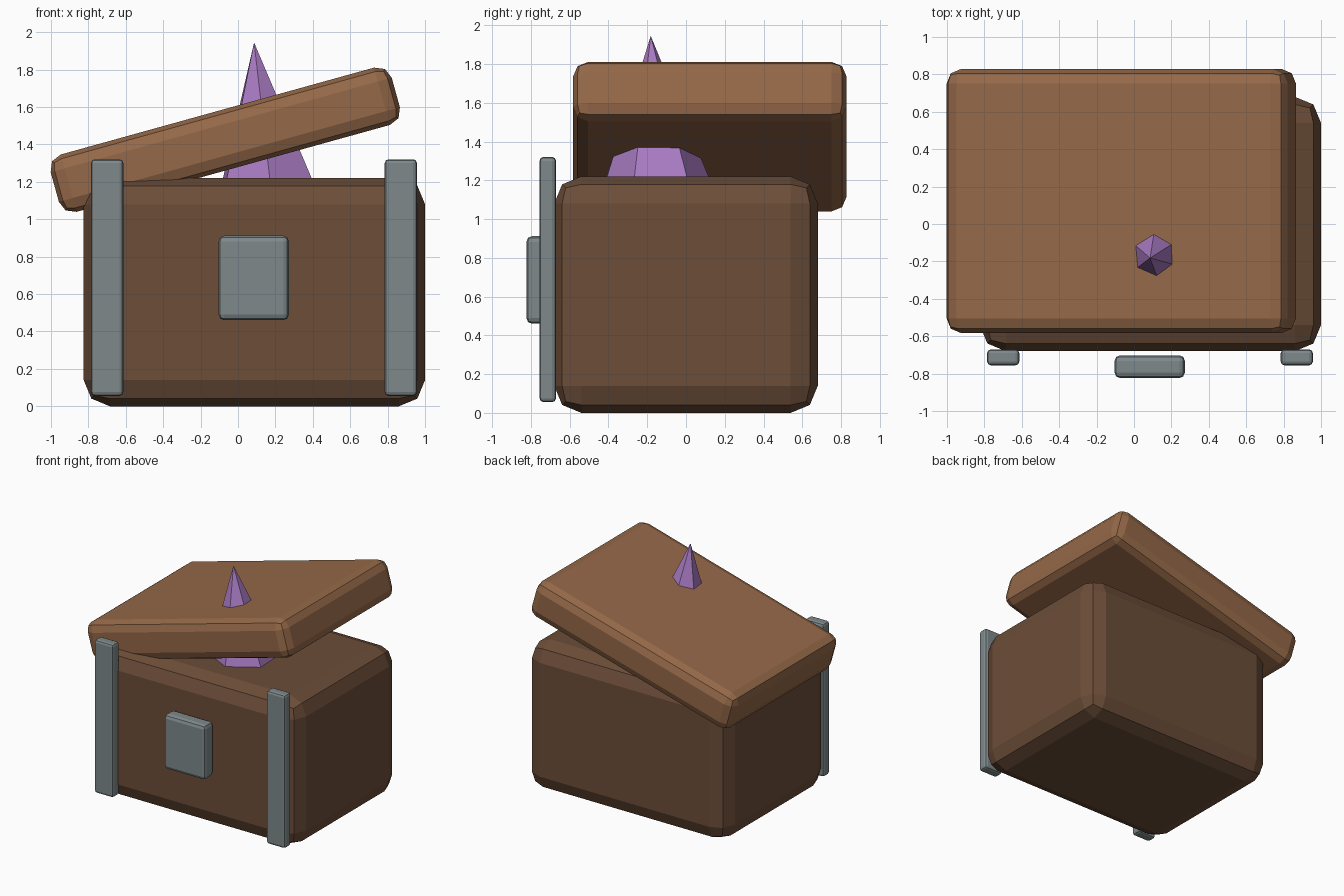
import bpy, bmesh, math
from mathutils import Matrix, Vector, Euler

if "Cube" in bpy.data.objects:
    bpy.data.objects.remove(bpy.data.objects["Cube"])


def material(name, rgb):
    m = bpy.data.materials.new(name)
    m.diffuse_color = (*rgb, 1)
    m.use_nodes = True
    m.node_tree.nodes["Principled BSDF"].inputs["Base Color"].default_value = m.diffuse_color
    return m


def finish(name, bm, mat):
    mesh = bpy.data.meshes.new(name)
    bm.to_mesh(mesh)
    bm.free()
    mesh.materials.append(mat)
    ob = bpy.data.objects.new(name, mesh)
    bpy.context.collection.objects.link(ob)
    return ob


def bevelled_box(name, centre, size, bevel, mat, tilt=0.0):
    bm = bmesh.new()
    bmesh.ops.create_cube(bm, size=1, matrix=Matrix.Diagonal((*size, 1)))
    ob = finish(name, bm, mat)
    ob.location = centre
    ob.rotation_euler.y = tilt
    mod = ob.modifiers.new("Rounded edges", 'BEVEL')
    mod.width = bevel
    mod.segments = 2
    return ob


wood = material("dark_wood", (0.15, 0.075, 0.04))
lid_wood = material("light_wood", (0.30, 0.14, 0.065))
metal = material("grey_metal", (0.21, 0.25, 0.26))
purple = material("purple_crystal", (0.40, 0.20, 0.55))

# Chest body
mid = 0.0875
bevelled_box("chest_body", (mid, 0, 0.61), (1.825, 1.36, 1.22), 0.14, wood)

# Lid, tipped open to one side
bevelled_box("lid", (-0.068, 0.123, 1.425), (1.892, 1.41, 0.318), 0.077,
             lid_wood, -math.radians(15.5))

# Metal straps and lock plate on the front
for side, label in ((-1, "left"), (1, "right")):
    bevelled_box(label + "_strap", (mid - 0.002 + side * 0.785, -0.713, 0.688),
                 (0.172, 0.085, 1.265), 0.02, metal)
bevelled_box("lock_plate", (0.084, -0.763, 0.686), (0.376, 0.122, 0.452), 0.03, metal)

# Six-sided crystal spike, leaning slightly, piercing the lid
height, radius = 0.95, 0.342
bm = bmesh.new()
bmesh.ops.create_cone(bm, cap_ends=True, segments=6, radius1=radius, radius2=0,
                      depth=height,
                      matrix=Matrix.Translation((0, 0, -height / 2))
                      @ Matrix.Rotation(math.radians(4), 4, 'Z'))
bmesh.ops.remove_doubles(bm, verts=bm.verts, dist=1e-5)
spike = finish("crystal_spike", bm, purple)
spike.location = Vector((0.086, -0.182, 1.945))
spike.rotation_euler = Euler((0.045, -0.09, 0))
